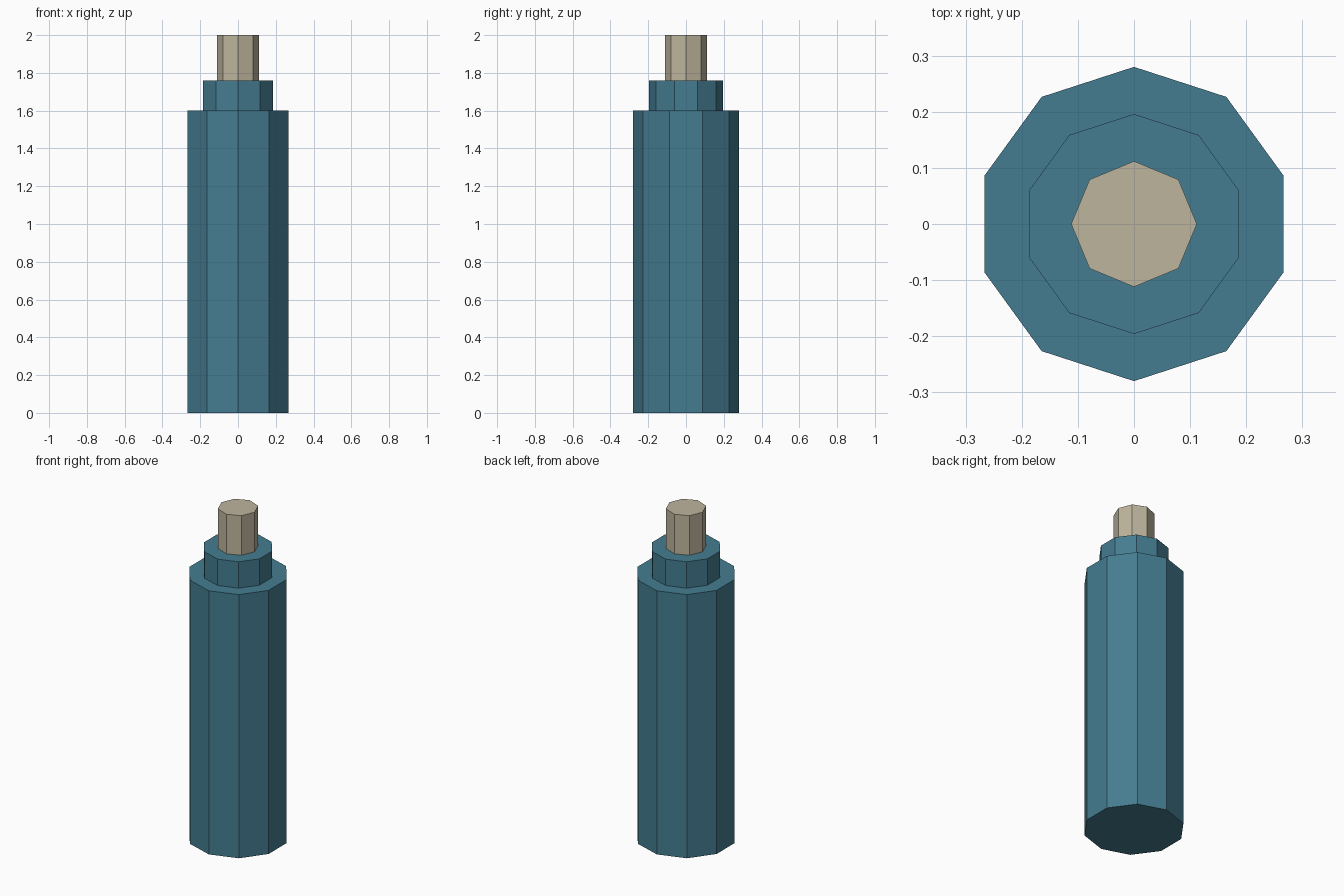
import bpy

if "Cube" in bpy.data.objects:
    bpy.data.objects.remove(bpy.data.objects["Cube"])


def material(name, color):
    mat = bpy.data.materials.new(name)
    mat.diffuse_color = (*color, 1.0)
    mat.use_nodes = True
    mat.node_tree.nodes["Principled BSDF"].inputs["Base Color"].default_value = mat.diffuse_color
    return mat


def prism(name, sides, radius, bottom, top, mat):
    """Flat-shaded upright prism with one corner on the +y axis."""
    bpy.ops.mesh.primitive_cylinder_add(
        vertices=sides, radius=radius, depth=top - bottom,
        location=(0, 0, (bottom + top) / 2))
    obj = bpy.context.object
    obj.name = name
    obj.data.materials.append(mat)
    return obj


blue = material("teal_blue", (0.058, 0.202, 0.283))
tan = material("warm_tan", (0.515, 0.462, 0.337))

# Stepped body with a narrow cap on top
prism("body", 10, 0.28, 0.0, 1.6, blue)
prism("collar", 10, 0.196, 1.6, 1.76, blue)
prism("cap", 8, 0.112, 1.76, 2.0, tan)
